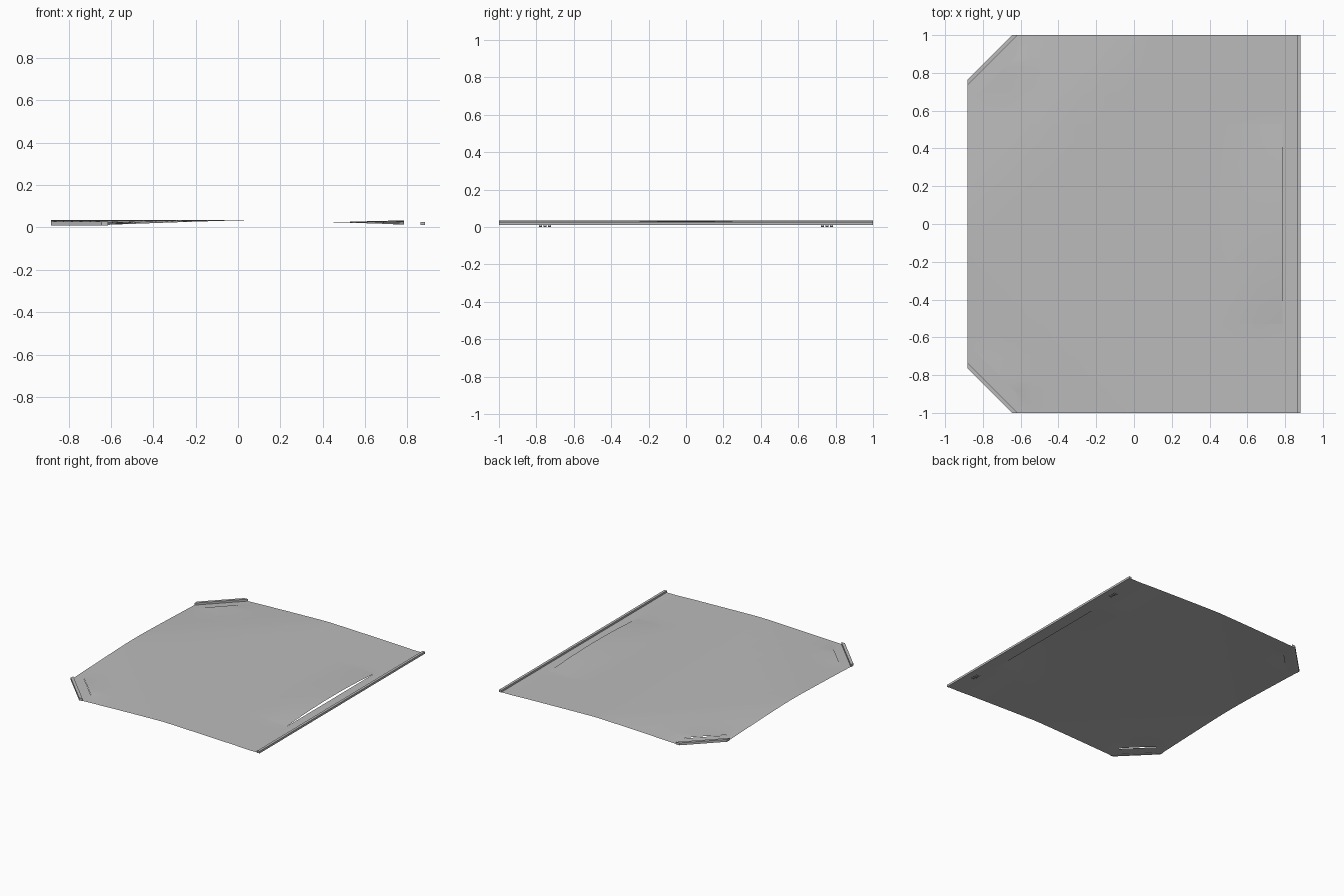
import bpy, bmesh
from mathutils import Vector

cube = bpy.data.objects.get("Cube")
if cube:
    bpy.data.objects.remove(cube, do_unlink=True)

grey = bpy.data.materials.new("light_grey")
grey.use_nodes = True
colour = (0.5, 0.5, 0.5, 1)
grey.diffuse_color = colour
grey.node_tree.nodes["Principled BSDF"].inputs["Base Color"].default_value = colour

XMAX = 0.8825
CORNER, CORNER_SLIT = 1.645, 1.515     # diagonal distances |y| - x
SLIT_X, SLIT_Y = 0.785, 0.53           # long slit beside the rim
TAB_X, TAB_END, TAB_Y0, TAB_Y1 = 0.795, 0.845, 0.685, 0.825


def finish(bm, name, smooth=False):
    mesh = bpy.data.meshes.new(name)
    bm.to_mesh(mesh)
    bm.free()
    mesh.materials.append(grey)
    ob = bpy.data.objects.new(name, mesh)
    bpy.context.collection.objects.link(ob)
    if smooth:
        bpy.ops.object.select_all(action='DESELECT')
        ob.select_set(True)
        bpy.context.view_layer.objects.active = ob
        bpy.ops.object.shade_smooth_by_angle()
    return ob


def near(a, b):
    return abs(a - b) < 1e-4


def inside(a, lo, hi):
    return lo - 1e-4 < a < hi + 1e-4


def bisect(bm, point, normal, trim=False):
    bmesh.ops.bisect_plane(bm, geom=bm.verts[:] + bm.edges[:] + bm.faces[:], dist=1e-5,
                           plane_co=point, plane_no=normal, clear_outer=trim)


def is_slit(edge):
    """Edges where the sheet is cut open."""
    a, b = (v.co for v in edge.verts)

    def both(test):
        return test(a) and test(b)
    if both(lambda c: near(c.x, SLIT_X) and inside(abs(c.y), 0, SLIT_Y)):
        return True
    if both(lambda c: near(abs(c.y) - c.x, CORNER_SLIT) and inside(c.x, -0.85, -0.55)):
        return True
    if both(lambda c: near(c.x, TAB_X) and inside(abs(c.y), TAB_Y0, TAB_Y1)):
        return True
    return any(both(lambda c: near(abs(c.y), y) and inside(c.x, TAB_X, TAB_END))
               for y in (TAB_Y0, TAB_Y1))


def height(co, side):
    """Sheet height; side is the middle of the faces around the vertex."""
    x, y = co.x, abs(co.y)
    d = y - x
    if x <= 0.07:
        z = 0.035 - 0.023 * (max(0, d - 0.93) / 0.7) ** 1.2
        if d > 1.3 and side.y - side.x < CORNER_SLIT:      # lifted lip at the corner slit
            along = (x + y - 0.12) / 0.295
            z += 0.006 * max(0, 1 - along ** 2) * (d - 1.3) / 0.215
        return z
    z = 0.035 - 0.02 * min(1, (x - 0.07) / 0.7) ** 1.1
    if x > SLIT_X - 0.02:
        z = 0.013
    if x > 0.45 and side.x < SLIT_X:                       # arched lip at the long slit
        t = min(1, (x - 0.45) / 0.335)
        z += t * 0.02 * max(0, 1 - (y / SLIT_Y) ** 2)
    return z


# Curved sheet with folded corners and open slits
bm = bmesh.new()
bm.faces.new([bm.verts.new((sx * XMAX, sy, 0)) for sx, sy in ((-1, -1), (1, -1), (1, 1), (-1, 1))])
for x in [i * 0.08 - 0.85 for i in range(20)] + [0.07, 0.45, SLIT_X, TAB_X, TAB_END]:
    bisect(bm, (x, 0, 0), (1, 0, 0))
for s in (-1, 1):
    for y in [i * 0.0883 for i in range(1, 12)] + [SLIT_Y, TAB_Y0, TAB_Y1]:
        bisect(bm, (0, s * y, 0), (0, 1, 0))
    bisect(bm, (-CORNER_SLIT, 0, 0), Vector((-1, s, 0)).normalized())
    bisect(bm, (-CORNER, 0, 0), Vector((-1, s, 0)).normalized(), trim=True)
bisect(bm, (0, 0, 0), (0, 1, 0))
bmesh.ops.split_edges(bm, edges=[e for e in bm.edges if is_slit(e)])
levels = []
for v in bm.verts:
    mids = [f.calc_center_median() for f in v.link_faces]
    side = Vector((sum(m.x for m in mids), sum(abs(m.y) for m in mids), 0)) / len(mids)
    levels.append((v, height(v.co, side)))
for v, z in levels:
    v.co.z = z
finish(bm, "sheet", smooth=True)


def prism(name, outline, z0, z1):
    """Upright block on a flat outline."""
    bm = bmesh.new()
    face = bm.faces.new([bm.verts.new((x, y, z0)) for x, y in outline])
    top = bmesh.ops.extrude_face_region(bm, geom=[face])["geom"]
    for v in top:
        if isinstance(v, bmesh.types.BMVert):
            v.co.z = z1
    bmesh.ops.recalc_face_normals(bm, faces=bm.faces)
    return finish(bm, name)


# Edge rim in short lengths
for i in range(12):
    y0, y1 = -1 + i / 6, -1 + (i + 1) / 6
    prism("rim_section", [(0.863, y0), (XMAX, y0), (XMAX, y1), (0.863, y1)], 0.011, 0.027)

# Diagonal corner strips, two lengths each
for s in (-1, 1):
    outer = [Vector((-XMAX, CORNER - XMAX)), Vector((1 - CORNER, 1))]
    inner = [Vector((-XMAX, CORNER - 0.03 - XMAX)), Vector((1.03 - CORNER, 1))]
    for t in (0, 0.5):
        pts = [outer[0].lerp(outer[1], t), outer[0].lerp(outer[1], t + 0.5),
               inner[0].lerp(inner[1], t + 0.5), inner[0].lerp(inner[1], t)]
        prism("corner_strip", [(p.x, s * p.y) for p in pts], 0.01, 0.028)

# Bent spring tongues under the tabs
TONGUE = [(0.8, 0.0125), (0.808, 0.006), (0.82, 0.001), (0.832, 0), (0.842, 0.004)]
for s in (-1, 1):
    for y in (0.731, 0.755, 0.779):
        bm = bmesh.new()
        rows = [[bm.verts.new((x, s * y + w, z)) for w in (-0.008, 0.008)] for x, z in TONGUE]
        for a, b in zip(rows, rows[1:]):
            bm.faces.new((a[0], b[0], b[1], a[1]))
        finish(bm, "spring_tongue", smooth=True)
